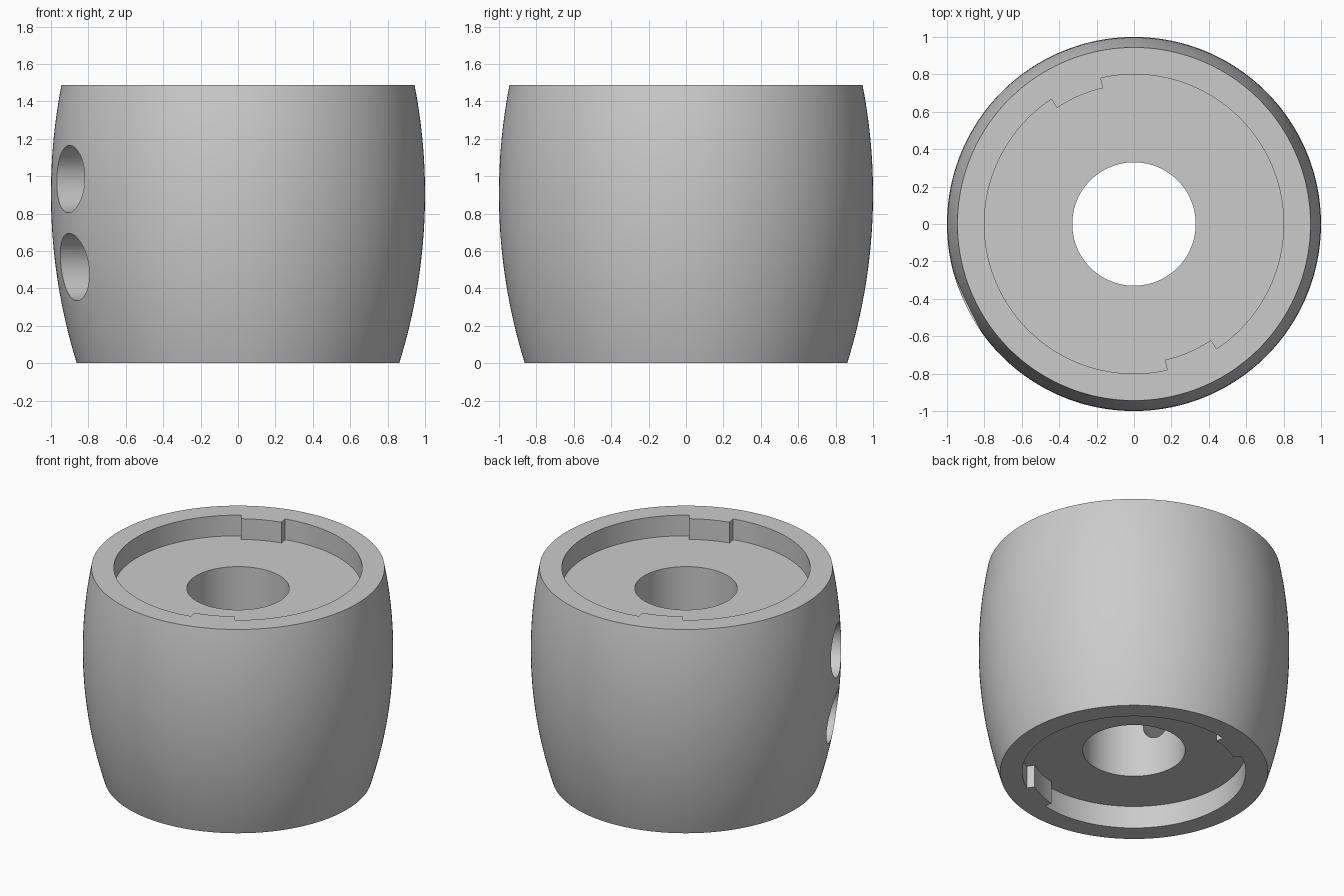
import bpy, bmesh
from math import sin, cos, pi, radians, sqrt
from mathutils import Matrix

default = bpy.data.objects.get("Cube")
if default:
    bpy.data.objects.remove(default, do_unlink=True)

HEIGHT = 1.487
BORE = 0.33

grey = bpy.data.materials.new("satin_grey")
grey.use_nodes = True
grey.diffuse_color = (0.6, 0.6, 0.6, 1)
grey.node_tree.nodes["Principled BSDF"].inputs["Base Color"].default_value = (0.6, 0.6, 0.6, 1)


def finish(name, bm):
    bmesh.ops.recalc_face_normals(bm, faces=bm.faces)
    mesh = bpy.data.meshes.new(name)
    bm.to_mesh(mesh)
    bm.free()
    mesh.materials.append(grey)
    obj = bpy.data.objects.new(name, mesh)
    bpy.context.collection.objects.link(obj)
    return obj


def lathe(name, profile, segments):
    """Solid of revolution about z from (radius, z) points, capped at both ends."""
    bm = bmesh.new()
    rings = [[bm.verts.new((r * cos(2 * pi * i / segments), r * sin(2 * pi * i / segments), z))
              for i in range(segments)] for r, z in profile]
    for low, high in zip(rings, rings[1:]):
        for i in range(segments):
            j = (i + 1) % segments
            bm.faces.new((low[i], low[j], high[j], high[i]))
    bm.faces.new(rings[0])
    bm.faces.new(rings[-1])
    return finish(name, bm)


def keyed_recess(name, radius, tab_radius, z0, z1):
    """Round pocket cutter with two opposite notches that leave inward tabs."""
    start, end = 102.8, 123.5
    outline = []
    for turn in (0, 180):
        for k in range(13):
            outline.append((tab_radius, start + (end - start) * k / 12 + turn))
        for k in range(81):
            outline.append((radius, end + (180 + start - end) * k / 80 + turn))
    bm = bmesh.new()
    face = bm.faces.new([bm.verts.new((r * cos(radians(a)), r * sin(radians(a)), z0))
                         for r, a in outline])
    top = bmesh.ops.extrude_face_region(bm, geom=[face])["geom"]
    bmesh.ops.translate(bm, vec=(0, 0, z1 - z0),
                        verts=[v for v in top if isinstance(v, bmesh.types.BMVert)])
    return finish(name, bm)


# Barrel body with a circular-arc bulge
ARC, MIDDLE, STEPS = 3.04, 0.906, 32
heights = [HEIGHT * i / STEPS for i in range(STEPS + 1)]
body = lathe("barrel_body",
             [(1 - ARC + sqrt(ARC ** 2 - (z - MIDDLE) ** 2), z) for z in heights], 192)

# Through bore and the keyed pockets at both ends
cutters = [
    lathe("bore_cutter", [(BORE, -0.1), (BORE, HEIGHT + 0.1)], 96),
    keyed_recess("top_recess_cutter", 0.8, 0.745, HEIGHT - 0.147, HEIGHT + 0.1),
    keyed_recess("bottom_recess_cutter", 0.72, 0.667, -0.1, 0.16),
]

# Two stepped screw holes running from the side into the bore
for label, z in (("upper", 0.985), ("lower", 0.515)):
    hole = lathe(label + "_screw_hole_cutter",
                 [(0.085, 0.1), (0.085, 0.6), (0.18, 0.6), (0.18, 1.2)], 48)
    hole.data.transform(Matrix.Translation((0, 0, z)) @ Matrix.Rotation(radians(204.5), 4, 'Z')
                        @ Matrix.Rotation(pi / 2, 4, 'Y'))
    cutters.append(hole)

for cutter in cutters:
    cutter.hide_render = True
    cut = body.modifiers.new(cutter.name, 'BOOLEAN')
    cut.operation = 'DIFFERENCE'
    cut.solver = 'EXACT'
    cut.object = cutter

# Bake the cuts, then drop the cutters
bpy.context.view_layer.update()
graph = bpy.context.evaluated_depsgraph_get()
carved = bpy.data.meshes.new_from_object(body.evaluated_get(graph))
body.modifiers.clear()
body.data = carved
carved.materials.clear()
carved.materials.append(grey)
for polygon in carved.polygons:
    polygon.material_index = 0
for cutter in cutters:
    bpy.data.objects.remove(cutter, do_unlink=True)

bpy.ops.object.select_all(action='DESELECT')
body.select_set(True)
bpy.context.view_layer.objects.active = body
bpy.ops.object.shade_smooth_by_angle(angle=radians(30))
